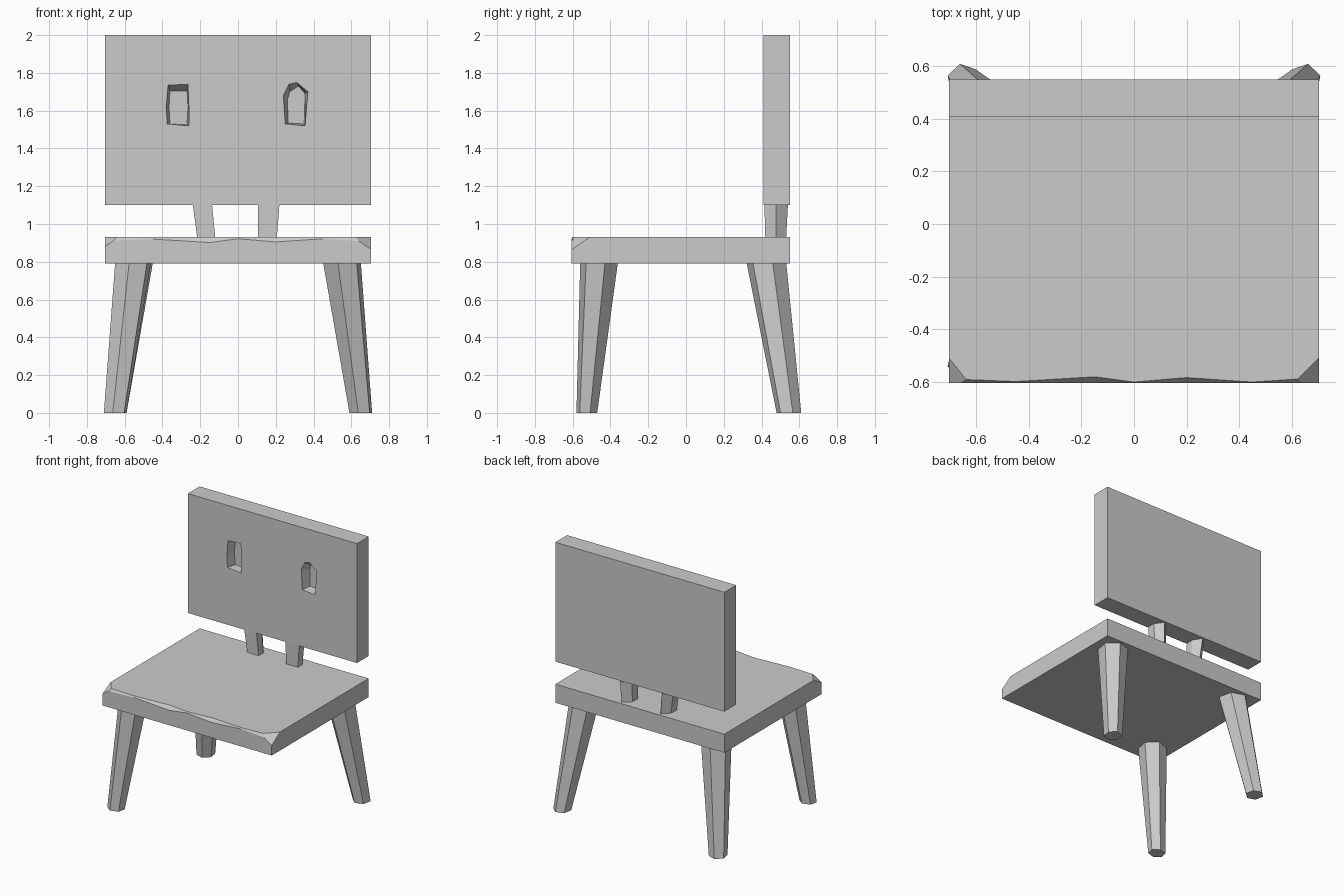
import bpy, bmesh, math
from mathutils import Vector

if "Cube" in bpy.data.objects:
    bpy.data.objects.remove(bpy.data.objects["Cube"])


def finish(name, bm):
    bmesh.ops.recalc_face_normals(bm, faces=bm.faces)
    me = bpy.data.meshes.new(name)
    bm.to_mesh(me)
    bm.free()
    ob = bpy.data.objects.new(name, me)
    bpy.context.collection.objects.link(ob)
    return ob


def loft(name, rings):
    """Closed solid through a series of equal-length rings of points."""
    bm = bmesh.new()
    loops = [[bm.verts.new(p) for p in ring] for ring in rings]
    n = len(loops[0])
    for a, b in zip(loops, loops[1:]):
        for i in range(n):
            j = (i + 1) % n
            bm.faces.new((a[i], a[j], b[j], b[i]))
    bm.faces.new(loops[0])
    bm.faces.new(loops[-1])
    return finish(name, bm)


def fit(section, box, z):
    """Stretch a 2D section to fill the box (x0, x1, y0, y1) at height z."""
    xs, ys = [p[0] for p in section], [p[1] for p in section]
    x0, x1, y0, y1 = box
    return [(x0 + (x - min(xs)) / (max(xs) - min(xs)) * (x1 - x0),
             y0 + (y - min(ys)) / (max(ys) - min(ys)) * (y1 - y0), z)
            for x, y in section]


def chip(ob, points):
    """Slice a corner off through three points, keeping the centre side."""
    a, b, c = (Vector(p) for p in points)
    no = (b - a).cross(c - a).normalized()
    if no.dot(Vector((0, 0, 0.86)) - a) > 0:
        no = -no
    bm = bmesh.new()
    bm.from_mesh(ob.data)
    cut = bmesh.ops.bisect_plane(bm, geom=bm.verts[:] + bm.edges[:] + bm.faces[:],
                                 plane_co=a, plane_no=no, clear_outer=True)
    edges = [e for e in cut['geom_cut'] if isinstance(e, bmesh.types.BMEdge)]
    bmesh.ops.holes_fill(bm, edges=edges, sides=0)
    bmesh.ops.recalc_face_normals(bm, faces=bm.faces)
    bm.to_mesh(ob.data)
    bm.free()


# Seat slab with an unevenly whittled top front edge
wear = [(-.705, .02), (-.45, .01), (-.15, .028), (0, .008), (.2, .025), (.45, .008), (.705, .025)]
seat = loft("seat", [[(x, .55, .79), (x, .55, .93), (x, -.61 + c, .93),
                      (x, -.605, .93 - c), (x, -.605, .79)] for x, c in wear])
chip(seat, [(-.705, -.51, .93), (-.63, -.605, .93), (-.705, -.605, .88)])
chip(seat, [(.705, -.51, .93), (.61, -.605, .93), (.705, -.605, .865)])

# Backrest slab
back = loft("backrest", [fit([(-1, -1), (1, -1), (1, 1), (-1, 1)],
                             (-.705, .705, .41, .55), z) for z in (1.1, 2.0)])

# Carved holes in the front of the backrest, narrowing inwards
holes = {
    "left_hole_cutter": ([(-.375, 1.53), (-.26, 1.52), (-.26, 1.62), (-.265, 1.74), (-.37, 1.735), (-.38, 1.62)],
                         [(-.36, 1.53), (-.27, 1.525), (-.265, 1.62), (-.27, 1.705), (-.36, 1.705), (-.365, 1.62)]),
    "right_hole_cutter": ([(.25, 1.53), (.355, 1.52), (.37, 1.7), (.31, 1.75), (.27, 1.74), (.24, 1.68)],
                          [(.265, 1.535), (.35, 1.53), (.355, 1.69), (.32, 1.73), (.275, 1.70), (.262, 1.66)]),
}
for name, (outer, inner) in holes.items():
    cutter = loft(name, [[(x, .40, z) for x, z in outer],
                         [(x, .41, z) for x, z in outer],
                         [(x, .48, z) for x, z in inner]])
    cutter.hide_render = True
    cutter.hide_set(True)
    mod = back.modifiers.new(name, 'BOOLEAN')
    mod.operation = 'DIFFERENCE'
    mod.solver = 'EXACT'
    mod.object = cutter

# Three whittled, splayed legs (the front right one is missing)
hexagon = [(math.cos(math.radians(60 * i + 18)), math.sin(math.radians(60 * i + 18))) for i in range(6)]
mirrored = [(-x, y) for x, y in hexagon]
loft("front_left_leg", [fit(hexagon, (-.71, -.59, -.58, -.47), 0),
                        fit(hexagon, (-.65, -.46, -.56, -.36), .80)])
loft("back_right_leg", [fit(hexagon, (.59, .71, .48, .61), 0),
                        fit(hexagon, (.45, .65, .32, .53), .80)])
loft("back_left_leg", [fit(mirrored, (-.71, -.59, .48, .61), 0),
                       fit(mirrored, (-.65, -.45, .32, .53), .80)])

# Pegs joining seat and backrest, flat in front and pointed behind
peg = [(-1, -1), (1, -1), (1, 0), (.2, 1), (-.9, .1)]
loft("left_peg", [fit(peg, (-.215, -.12, .42, .53), .92), fit(peg, (-.24, -.138, .415, .54), 1.11)])
loft("right_peg", [fit(peg, (.106, .205, .42, .53), .92), fit(peg, (.106, .22, .415, .54), 1.11)])
